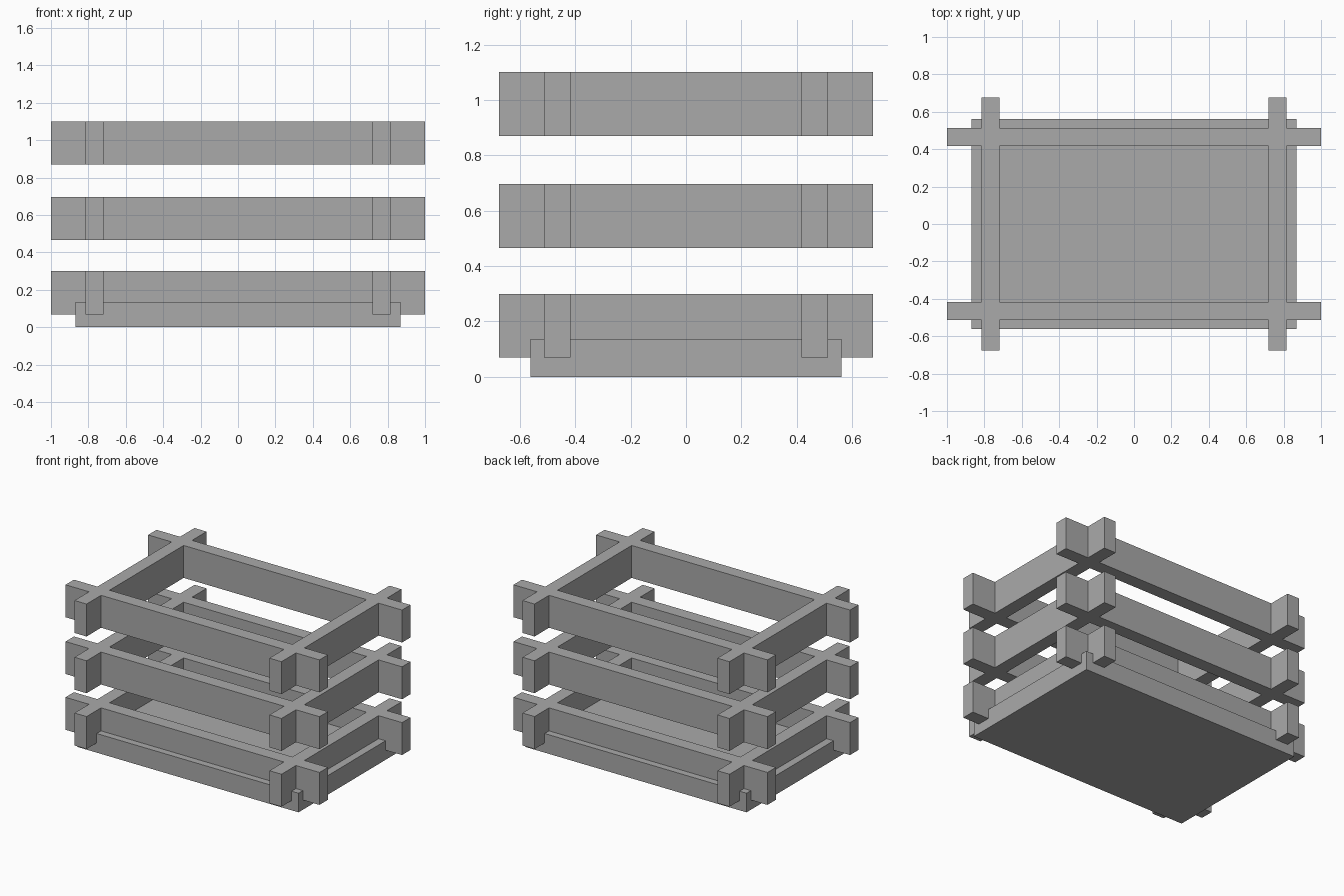
import bpy, bmesh

if "Cube" in bpy.data.objects:
    bpy.data.objects.remove(bpy.data.objects["Cube"])

# One grey for the whole crate
grey = bpy.data.materials.new("grey")
grey.diffuse_color = (0.4, 0.4, 0.4, 1)
grey.use_nodes = True
grey.node_tree.nodes["Principled BSDF"].inputs["Base Color"].default_value = grey.diffuse_color

X_CUTS = [-1.0, -0.815, -0.72, 0.72, 0.815, 1.0]
Y_CUTS = [-0.675, -0.512, -0.417, 0.417, 0.512, 0.675]
RAIL_HEIGHT = 0.231


def finish(bm, name):
    bmesh.ops.recalc_face_normals(bm, faces=bm.faces)
    mesh = bpy.data.meshes.new(name)
    bm.to_mesh(mesh)
    bm.free()
    mesh.materials.append(grey)
    obj = bpy.data.objects.new(name, mesh)
    bpy.context.collection.objects.link(obj)
    return obj


def rail_frame(name, z):
    """Four interlocking rails: keep the grid cells in a rail row or column, then extrude."""
    bm = bmesh.new()
    grid = [[bm.verts.new((x, y, z)) for y in Y_CUTS] for x in X_CUTS]
    for i in range(5):
        for j in range(5):
            if i in (1, 3) or j in (1, 3):
                bm.faces.new((grid[i][j], grid[i + 1][j], grid[i + 1][j + 1], grid[i][j + 1]))
    bmesh.ops.delete(bm, geom=[v for v in bm.verts if not v.link_faces], context='VERTS')
    top = bmesh.ops.extrude_face_region(bm, geom=bm.faces[:], use_keep_orig=True)
    verts = [g for g in top["geom"] if isinstance(g, bmesh.types.BMVert)]
    bmesh.ops.translate(bm, verts=verts, vec=(0, 0, RAIL_HEIGHT))
    return finish(bm, name)


# Solid base slab, standing proud of the lowest rails
bm = bmesh.new()
bmesh.ops.create_cube(bm, size=1)
bmesh.ops.scale(bm, verts=bm.verts, vec=(1.74, 1.123, 0.136))
bmesh.ops.translate(bm, verts=bm.verts, vec=(0, 0, 0.068))
finish(bm, "base_slab")

# Three tiers of crossed rails
for name, z in (("lower_rails", 0.069), ("middle_rails", 0.466), ("upper_rails", 0.870)):
    rail_frame(name, z)
